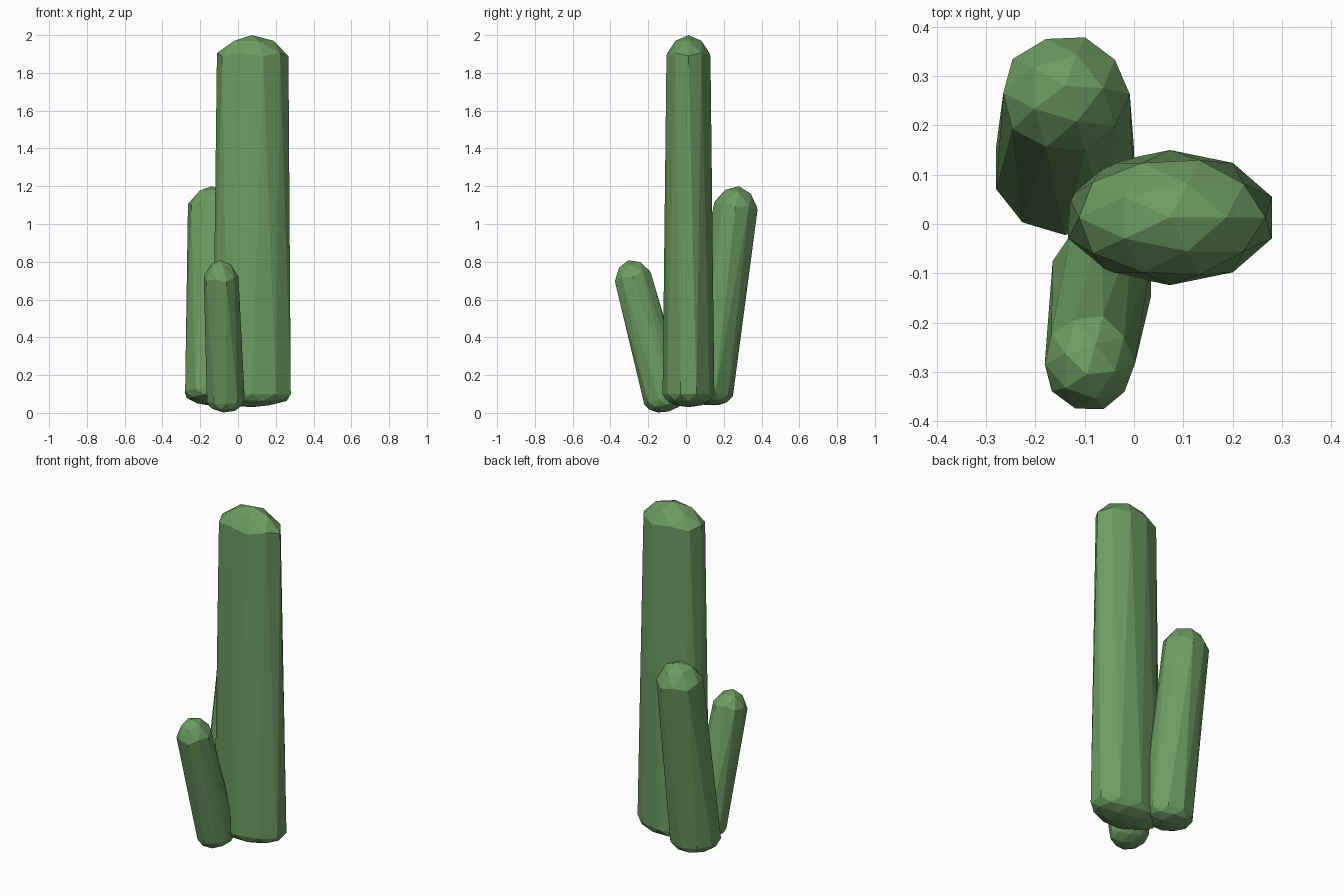
import bpy
from mathutils import Vector

if "Cube" in bpy.data.objects:
    bpy.data.objects.remove(bpy.data.objects["Cube"])

green = bpy.data.materials.new("cactus_green")
green.diffuse_color = (0.15, 0.33, 0.12, 1)
green.use_nodes = True
green.node_tree.nodes["Principled BSDF"].inputs["Base Color"].default_value = green.diffuse_color


def column(name, base, tip, rx, ry, cap, foot=0.07):
    """Icosphere stretched along the base-tip axis: domed cap, flattened foot."""
    base, axis = Vector(base), Vector(tip) - Vector(base)
    bpy.ops.mesh.primitive_ico_sphere_add(subdivisions=2, radius=1)
    obj = bpy.context.object
    obj.name = name
    turn = Vector((0, 0, 1)).rotation_difference(axis)
    for v in obj.data.vertices:
        x, y, z = v.co
        # upper rings form the cap, the equator stays at the foot
        z = axis.length - cap * (1 - z) if z > 0.1 else z * foot
        v.co = turn @ Vector((x * rx, y * ry, z))
    obj.location = base
    obj.data.materials.append(green)
    return obj


# tall main stem
column("main_stem", (0.073, 0.013, 0.10), (0.073, 0.013, 2.0), 0.217, 0.137, 0.2)
# medium stem leaning backwards
column("back_stem", (-0.14, 0.113, 0.11), (-0.14, 0.28, 1.2), 0.147, 0.137, 0.2)
# short stem leaning forwards
column("front_stem", (-0.065, -0.110, 0.075), (-0.095, -0.305, 0.808), 0.105, 0.115, 0.17)
